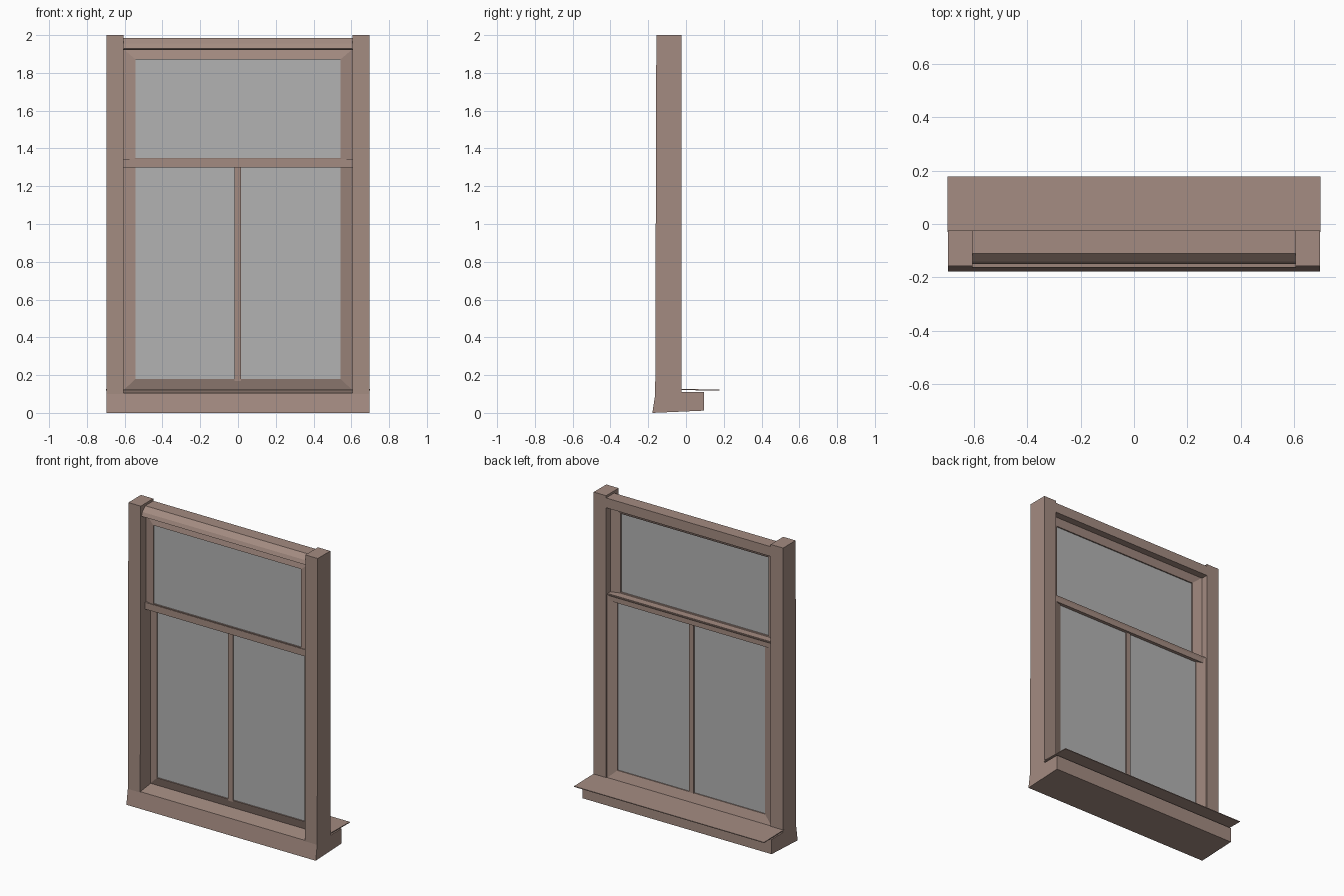
import bpy
import bmesh

if "Cube" in bpy.data.objects:
    bpy.data.objects.remove(bpy.data.objects["Cube"], do_unlink=True)


def material(name, colour):
    m = bpy.data.materials.new(name)
    m.use_nodes = True
    m.diffuse_color = (*colour, 1)
    m.node_tree.nodes["Principled BSDF"].inputs["Base Color"].default_value = (*colour, 1)
    return m


WOOD = material("dusty brown wood", (0.37, 0.26, 0.22))
GLASS = material("grey glass", (0.45, 0.45, 0.45))


def finish(name, bm, mat):
    bmesh.ops.recalc_face_normals(bm, faces=bm.faces)
    mesh = bpy.data.meshes.new(name)
    bm.to_mesh(mesh)
    bm.free()
    mesh.materials.append(mat)
    obj = bpy.data.objects.new(name, mesh)
    bpy.context.collection.objects.link(obj)
    return obj


def extrude_x(name, profile, x0, x1, mat=WOOD):
    """Sweep a closed (y, z) profile along x."""
    bm = bmesh.new()
    a = [bm.verts.new((x0, y, z)) for y, z in profile]
    b = [bm.verts.new((x1, y, z)) for y, z in profile]
    bm.faces.new(a)
    bm.faces.new(b)
    n = len(a)
    for i in range(n):
        j = (i + 1) % n
        bm.faces.new((a[i], a[j], b[j], b[i]))
    return finish(name, bm, mat)


def box(name, x, y, z, mat=WOOD):
    profile = [(y[0], z[0]), (y[1], z[0]), (y[1], z[1]), (y[0], z[1])]
    return extrude_x(name, profile, x[0], x[1], mat)


def sash(name, outer, inner, outer_y, inner_y):
    """Mitred frame; outer and inner are (half width, bottom, top)."""
    bm = bmesh.new()

    def ring(size, y):
        w, lo, hi = size
        return [bm.verts.new((x, y, z)) for x, z in ((-w, lo), (w, lo), (w, hi), (-w, hi))]

    rings = [ring(outer, outer_y[0]), ring(inner, inner_y[0]),
             ring(inner, inner_y[1]), ring(outer, outer_y[1])]
    for k in range(4):
        a, b = rings[k], rings[(k + 1) % 4]
        for i in range(4):
            j = (i + 1) % 4
            bm.faces.new((a[i], a[j], b[j], b[i]))
    return finish(name, bm, WOOD)


# Sill block with sloped front and sloped top between the jambs
extrude_x("sill", [(-0.178, 0), (-0.162, 0.105), (-0.025, 0.122),
                   (-0.025, 0.11), (0.095, 0.11), (0.095, 0.012)], -0.696, 0.696)

# Thin ledge board overhanging the back
extrude_x("back_ledge", [(-0.03, 0.121), (-0.03, 0.127), (0.178, 0.123), (0.178, 0.118)],
          -0.698, 0.698)

# Side jambs
for side, s in (("left", 1), ("right", -1)):
    extrude_x(side + "_jamb", [(-0.163, 0.1), (-0.157, 2), (-0.025, 2), (-0.025, 0.1)],
              s * 0.605, s * 0.696)

# Head, stepped down towards the front
extrude_x("head", [(-0.025, 1.92), (-0.025, 1.985), (-0.11, 1.985),
                   (-0.14, 1.955), (-0.15, 1.93), (-0.13, 1.92)], -0.61, 0.61)

# Upper sash, set nearer the front
sash("upper_sash", (0.606, 1.3, 1.925), (0.543, 1.35, 1.872), (-0.1, -0.07), (-0.112, -0.09))
box("upper_glass", (-0.546, 0.546), (-0.104, -0.098), (1.345, 1.877), GLASS)

# Lower sash, set nearer the back
sash("lower_sash", (0.606, 0.12, 1.34), (0.543, 0.18, 1.3), (-0.055, -0.035), (-0.075, -0.055))
box("lower_glass", (-0.546, 0.546), (-0.068, -0.062), (0.175, 1.31), GLASS)

# Rail where the two sashes meet, and the upright bar of the lower sash
box("meeting_rail", (-0.606, 0.606), (-0.114, -0.04), (1.3, 1.345))
box("glazing_bar", (-0.019, 0.016), (-0.076, -0.054), (0.17, 1.31))
